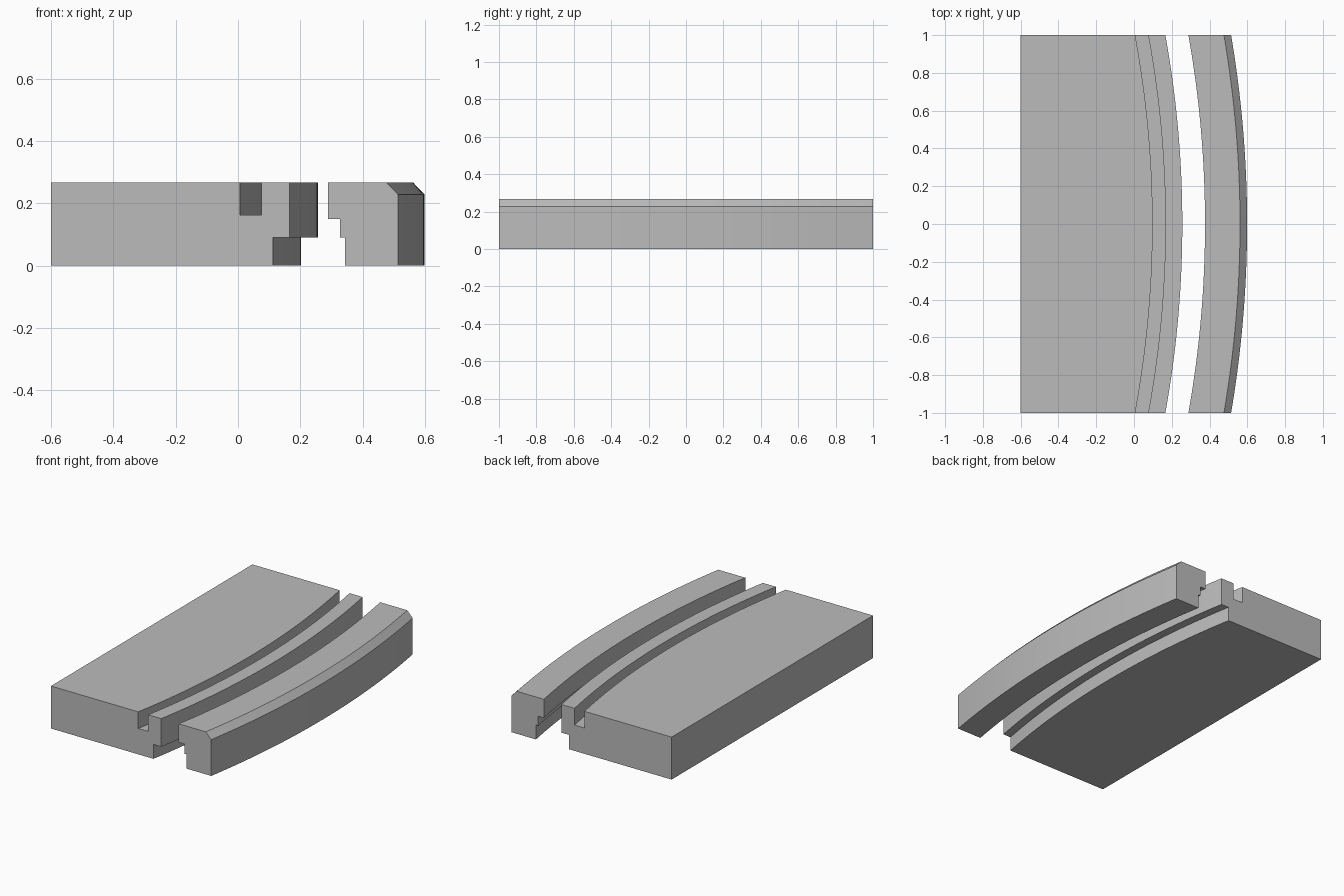
import bpy, bmesh
from math import sqrt, radians

if "Cube" in bpy.data.objects:
    bpy.data.objects.remove(bpy.data.objects["Cube"], do_unlink=True)

grey = bpy.data.materials.new("plain grey")
grey.use_nodes = True
COLOUR = (0.5, 0.5, 0.5, 1)
grey.diffuse_color = COLOUR
grey.node_tree.nodes["Principled BSDF"].inputs["Base Color"].default_value = COLOUR

TOP = 0.267
BACK = -0.6        # straight rear edge
CENTRE = 5.35      # distance of the common arc centre behind the origin
STEPS = 48


def arc_x(x_end, y):
    """Follow a circle around the common centre, through x_end at y = +-1."""
    if x_end <= BACK:
        return x_end
    return sqrt((x_end + CENTRE) ** 2 + 1 - y * y) - CENTRE


def sweep(name, profile):
    """Sweep an end profile along y, bowing it on concentric arcs."""
    bm = bmesh.new()
    rings = []
    for i in range(STEPS + 1):
        y = -1 + 2 * i / STEPS
        rings.append([bm.verts.new((arc_x(x, y), y, z)) for x, z in profile])
    n = len(profile)
    for a, b in zip(rings, rings[1:]):
        for j in range(n):
            k = (j + 1) % n
            bm.faces.new((a[j], a[k], b[k], b[j]))
    bm.faces.new(rings[0])
    bm.faces.new(rings[-1])
    bmesh.ops.recalc_face_normals(bm, faces=bm.faces)
    mesh = bpy.data.meshes.new(name)
    bm.to_mesh(mesh)
    bm.free()
    mesh.materials.append(grey)
    obj = bpy.data.objects.new(name, mesh)
    bpy.context.collection.objects.link(obj)
    bpy.ops.object.select_all(action='DESELECT')
    obj.select_set(True)
    bpy.context.view_layer.objects.active = obj
    bpy.ops.object.shade_smooth_by_angle(angle=radians(20))
    return obj


# Main slab with the top groove and the overhanging lip
sweep("grooved_slab", [
    (BACK, 0), (0.112, 0), (0.112, 0.09), (0.166, 0.09), (0.166, TOP),
    (0.075, TOP), (0.075, 0.162), (0.006, 0.162), (0.006, TOP), (BACK, TOP)])

# Separate curved edge strip with stepped inside and chamfered outside
sweep("edge_strip", [
    (0.343, 0), (0.514, 0), (0.514, 0.228), (0.476, TOP),
    (0.288, TOP), (0.288, 0.15), (0.327, 0.15), (0.327, 0.09), (0.343, 0.09)])
